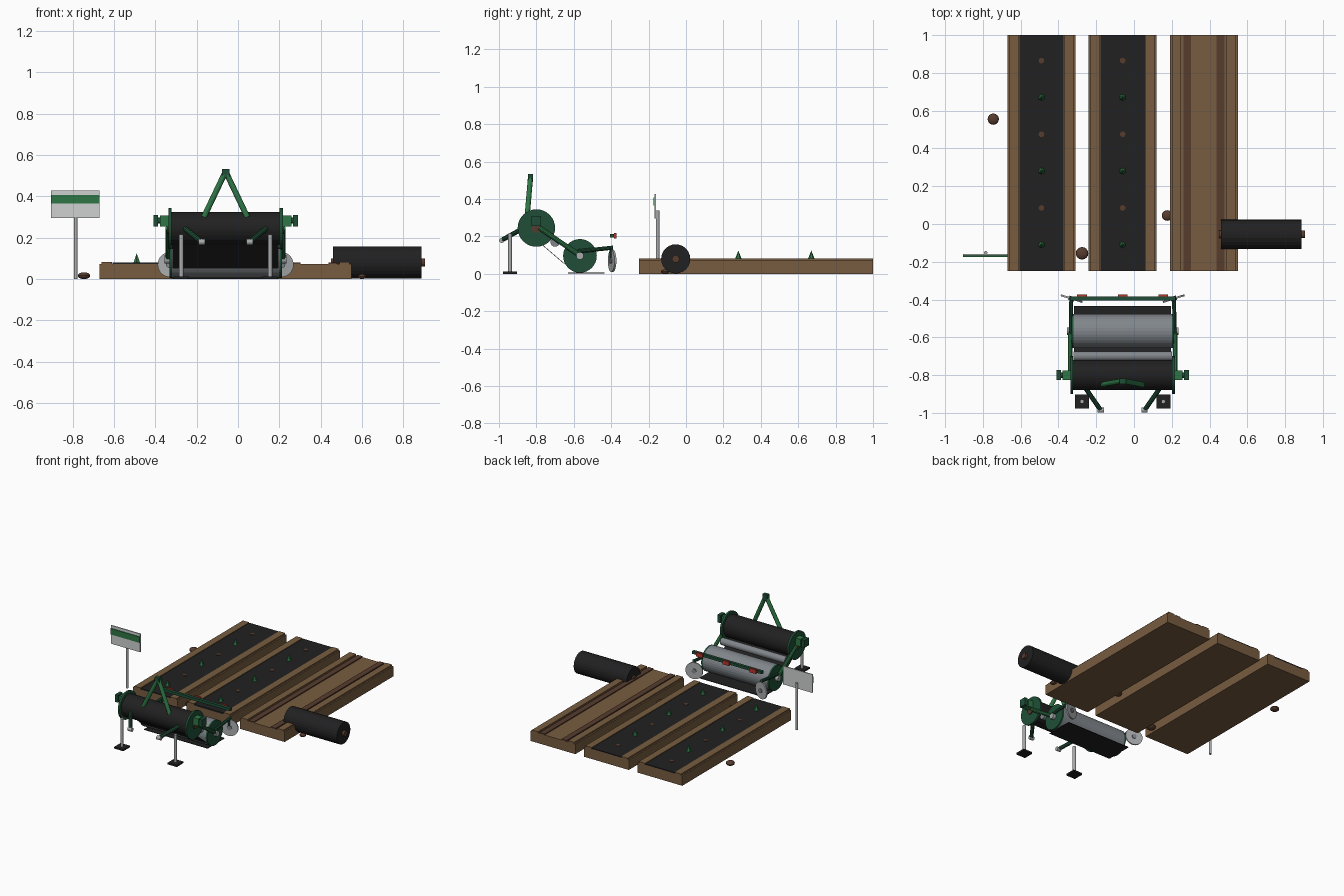
import bpy, math
from mathutils import Vector, Matrix

if "Cube" in bpy.data.objects:
    bpy.data.objects.remove(bpy.data.objects["Cube"])

def mat(name, r, g, b):
    m = bpy.data.materials.new(name)
    m.diffuse_color = (r, g, b, 1)
    m.use_nodes = True
    m.node_tree.nodes["Principled BSDF"].inputs["Base Color"].default_value = m.diffuse_color
    return m

SOIL = mat("soil", .185, .107, .05)
DARK = mat("dark_soil", .095, .045, .027)
FILM = mat("black_film", .015, .015, .016)
GREEN = mat("frame_green", .027, .18, .06)
DGREEN = mat("dark_green", .014, .078, .038)
STEEL = mat("roller_steel", .22, .24, .26)
LIGHT = mat("light_steel", .40, .41, .42)
BOARD = mat("sign_white", .62, .64, .64)
RED = mat("reflector_red", .48, .035, .025)
CX = -0.06  # machine centre line

def finish(name, m):
    o = bpy.context.object
    o.name = name
    o.data.materials.append(m)
    return o

def box(name, m, x0, x1, y0, y1, z0, z1):
    bpy.ops.mesh.primitive_cube_add(size=1)
    o = finish(name, m)
    o.data.transform(Matrix.Translation(((x0 + x1) / 2, (y0 + y1) / 2, (z0 + z1) / 2))
                     @ Matrix.Diagonal((x1 - x0, y1 - y0, z1 - z0, 1)))
    return o

def rod(name, m, a, b, r, n=24, smooth=False):
    a, b = Vector(a), Vector(b)
    d = b - a
    bpy.ops.mesh.primitive_cylinder_add(vertices=n, radius=r, depth=d.length)
    o = finish(name, m)
    o.data.transform(Matrix.Translation((a + b) / 2) @ d.to_track_quat('Z', 'Y').to_matrix().to_4x4())
    if smooth:
        bpy.ops.object.shade_smooth_by_angle(angle=math.radians(35))
    return o

def ball(name, m, c, rx, rz):
    bpy.ops.mesh.primitive_uv_sphere_add(segments=16, ring_count=8, radius=1)
    o = finish(name, m)
    o.data.transform(Matrix.Translation(c) @ Matrix.Diagonal((rx, rx, rz, 1)))
    return o

# planting beds with edge ridges
for i, c in enumerate((-.49, -.06, .37)):
    box(f"bed_{i}", SOIL, c - .18, c + .18, -.25, 1, 0, .073)
    for s in (-1, 1):
        box(f"bed_ridge_{i}", SOIL, c + s * .145 - .025, c + s * .145 + .025, -.25, 1, .07, .083)
    if i < 2:
        box(f"bed_film_{i}", FILM, c - .117, c + .117, -.25, 1, .07, .08)
        for k in range(3):
            # planting holes and seedlings
            y = -.11 + .39 * k
            rod("planting_hole", DARK, (c, y + .195, .078), (c, y + .195, .083), .015, 12)
            bpy.ops.mesh.primitive_cone_add(vertices=6, radius1=.018, radius2=0, depth=.045,
                                            location=(c, y, .102))
            finish("seedling", GREEN)
    else:
        for s in (-1, 1):
            box("seed_furrow", DARK, c + s * .088 - .02, c + s * .088 + .02, -.25, 1, .07, .08)

# spare film roll
rod("spare_roll", FILM, (.46, -.055, .08), (.888, -.055, .08), .078)
rod("spare_roll_core", DARK, (.45, -.055, .08), (.905, -.055, .08), .02, 16)

# soil clods
for x, y, r in ((-.745, .555, .03), (-.275, -.155, .033), (.175, .045, .028), (.6, -.112, .022)):
    ball("soil_clod", DARK, (x, y, r * .55), r, r * .55)

# field sign
rod("sign_post", LIGHT, (-.785, -.152, 0), (-.785, -.152, .34), .009, 12)
box("sign_board", BOARD, -.905, -.67, -.168, -.16, .295, .428)
box("sign_stripe", GREEN, -.905, -.67, -.174, -.167, .365, .408)

# film supply roll, idler and press roller
rod("supply_roll", FILM, (CX - .262, -.8, .245), (CX + .262, -.8, .245), .08, 32)
rod("supply_core", DARK, (CX - .283, -.8, .245), (CX + .283, -.8, .245), .026, 16)
rod("idler_roller", STEEL, (CX - .26, -.7, .17), (CX + .26, -.7, .17), .025)
rod("press_roller", STEEL, (CX - .26, -.567, .096), (CX + .26, -.567, .096), .09, 32)
rod("press_axle", LIGHT, (CX - .295, -.567, .096), (CX + .295, -.567, .096), .02, 12)

# film sheet running under the press roller
sheet = box("film_sheet", FILM, CX - .257, CX + .257, -.08, .08, -.0015, .0015)
sheet.rotation_euler.x = -math.atan2(.12, .14)
sheet.location = (0, -.718, .112)
sheet.scale.y = 1.15
box("laid_film", FILM, CX - .257, CX + .257, -.63, -.435, .002, .006)

# hitch A-frame
box("hitch_block", DGREEN, CX - .018, CX + .018, -.846, -.818, .49, .533)
for s in (-1, 1):
    def X(v):
        return CX + s * v

    def span(a, b):
        return sorted((X(a), X(b)))

    rod("hitch_bar", GREEN, (X(.105), -.85, .3), (X(.005), -.832, .51), .014, 12)
    # end plates
    rod("supply_end_disc", DGREEN, (X(.262), -.8, .245), (X(.277), -.8, .245), .1, 32)
    rod("press_end_disc", DGREEN, (X(.259), -.567, .096), (X(.272), -.567, .096), .09, 32)
    # side arms
    rod("side_arm", GREEN, (X(.278), -.785, .247), (X(.278), -.58, .107), .013, 10)
    rod("rear_arm", DGREEN, (X(.275), -.58, .12), (X(.272), -.39, .14), .011, 10)
    # lower link pins
    box("link_bracket", GREEN, *span(.277, .318), -.825, -.775, .255, .308)
    rod("link_pin", DGREEN, (X(.31), -.8, .283), (X(.33), -.8, .283), .014, 12)
    box("link_block", DGREEN, *span(.326, .35), -.826, -.774, .255, .31)
    # parking stands
    rod("stand_leg", LIGHT, (X(.215), -.94, .01), (X(.215), -.94, .215), .011, 12)
    box("stand_pad", FILM, *span(.178, .252), -.978, -.903, 0, .012)
    # front marker arms
    rod("marker_arm", DGREEN, (X(.21), -.85, .255), (X(.12), -.98, .183), .013, 10)
    rod("marker_tip", LIGHT, (X(.132), -.985, .179), (X(.1), -.985, .179), .014, 12)
    # covering discs, toed outwards
    n = Vector((s * -.3, .95, 0)).normalized()
    c = Vector((X(.27), -.395, .07))
    rod("covering_disc", LIGHT, c - n * .005, c + n * .005, .06, 28)
    rod("covering_hub", STEEL, c - n * .012, c + n * .012, .016, 12)
    rod("covering_stem", DGREEN, (X(.268), -.4, .075), (X(.268), -.4, .14), .008, 8)

# rear crossbar with reflectors
box("rear_crossbar", DGREEN, CX - .28, CX + .28, -.405, -.384, .194, .214)
for x in (-.215, 0, .215):
    box("reflector", RED, CX + x - .026, CX + x + .026, -.385, -.372, .19, .219)
